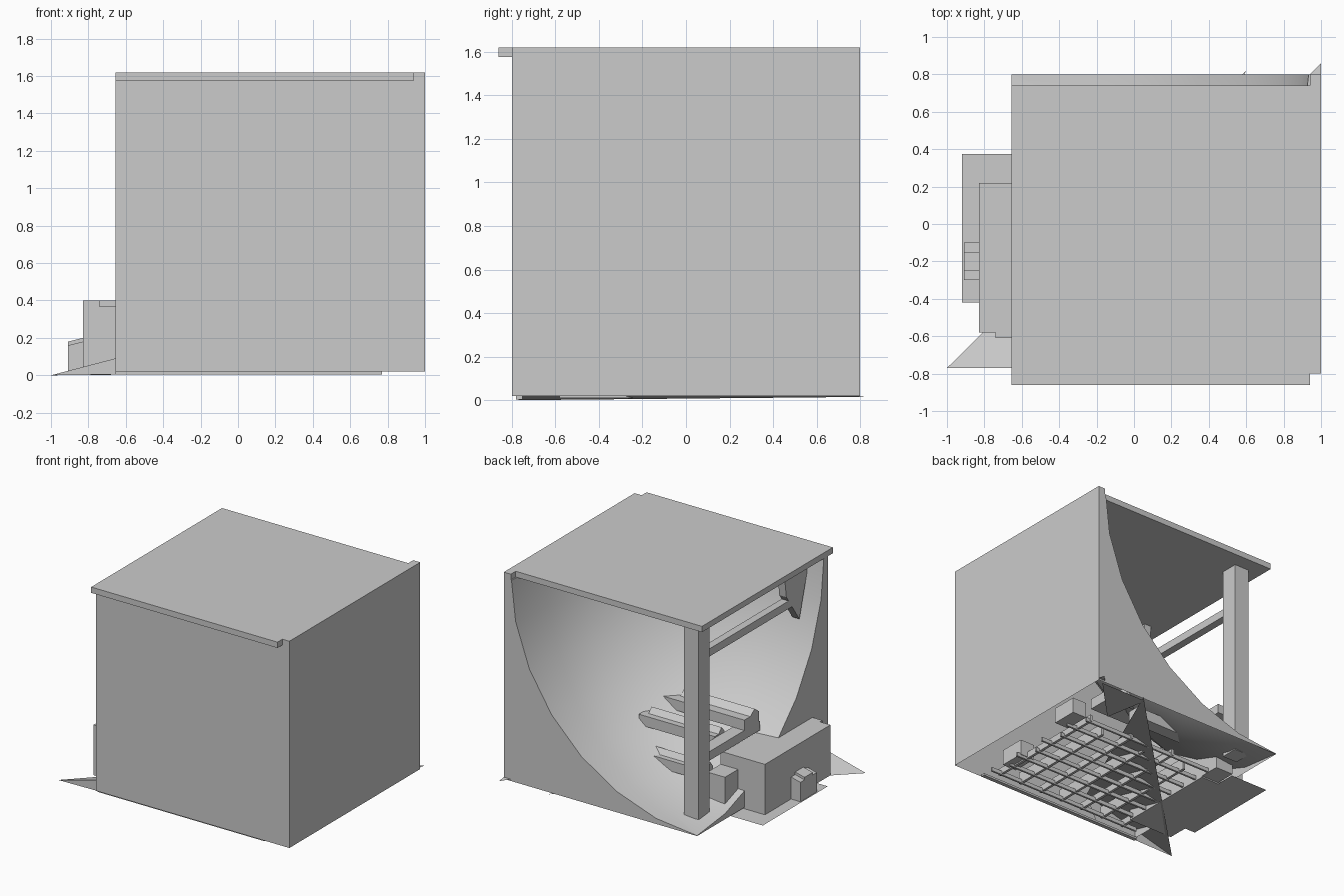
import bpy, bmesh
from mathutils import Vector

old = bpy.data.objects.get("Cube")
if old:
    bpy.data.objects.remove(old, do_unlink=True)

grey = bpy.data.materials.new("plain_grey")
grey.use_nodes = True
GREY = (0.6, 0.6, 0.6, 1)
grey.diffuse_color = GREY
grey.node_tree.nodes["Principled BSDF"].inputs["Base Color"].default_value = GREY


def finish(name, bm):
    mesh = bpy.data.meshes.new(name)
    bm.to_mesh(mesh)
    bm.free()
    obj = bpy.data.objects.new(name, mesh)
    bpy.context.collection.objects.link(obj)
    mesh.materials.append(grey)
    return obj


def box(name, x, y, z):
    """Box spanning three (low, high) ranges."""
    bm = bmesh.new()
    bmesh.ops.create_cube(bm, size=1)
    for v in bm.verts:
        v.co = Vector([(r[0] + r[1]) / 2 + c * (r[1] - r[0])
                       for r, c in zip((x, y, z), v.co)])
    return finish(name, bm)


def plate(name, *points):
    """Flat sheet through the given corners."""
    bm = bmesh.new()
    bm.faces.new([bm.verts.new(p) for p in points])
    return finish(name, bm)


def prism(name, shift, *points):
    """Polygon extruded along a vector."""
    bm = bmesh.new()
    face = bm.faces.new([bm.verts.new(p) for p in points])
    ext = bmesh.ops.extrude_face_region(bm, geom=[face], use_keep_orig=True)
    bmesh.ops.translate(bm, vec=shift,
                        verts=[g for g in ext["geom"] if isinstance(g, bmesh.types.BMVert)])
    bmesh.ops.recalc_face_normals(bm, faces=bm.faces)
    return finish(name, bm)


# Hollow block with a rounded bowl scooped from the back corner
shell = box("bowl_block", (-.655, 1), (-.8, .8), (.02, 1.575))
bm = bmesh.new()
bmesh.ops.create_uvsphere(bm, u_segments=28, v_segments=14, radius=1.6)
for v in bm.verts:
    v.co = Vector((v.co.x, v.co.y * .975, v.co.z)) + Vector((-.66, .805, 1.623))
cutter = finish("bowl_cutter", bm)
cut = shell.modifiers.new("scoop", "BOOLEAN")
cut.operation = "DIFFERENCE"
cut.solver = "EXACT"
cut.object = cutter
bpy.ops.object.select_all(action="DESELECT")
bpy.context.view_layer.objects.active = shell
shell.select_set(True)
bpy.ops.object.modifier_apply(modifier="scoop")
bpy.data.objects.remove(cutter, do_unlink=True)

# Open underside
bm = bmesh.new()
bm.from_mesh(shell.data)
under = [f for f in bm.faces if f.normal.z < -.9 and f.calc_center_median().z < .03]
bmesh.ops.delete(bm, geom=under, context="FACES")
bm.to_mesh(shell.data)
bm.free()
bpy.ops.object.shade_smooth_by_angle(angle=.5)

# Roof, raised wall top and its support
box("roof", (-.655, .94), (-.86, .74), (1.575, 1.62))
box("side_wall_top", (.94, 1), (-.8, .8), (1.57, 1.62))
box("corner_post", (-.545, -.42), (.49, .625), (.05, 1.575))
box("cross_beam", (-.53, -.47), (-.56, .5), (1.25, 1.31))
prism("roof_bracket", (.06, 0, 0), (-.53, -.76, 1.575), (-.53, -.44, 1.575),
      (-.53, -.47, 1.35), (-.53, -.63, 1.12))

# Side steps and base
box("side_block", (-.83, -.45), (-.58, .22), (.01, .4))
box("side_ledge", (-.74, -.5), (-.61, -.58), (.365, .4))
box("inner_step", (-.6, -.45), (.22, .38), (.02, .3))
plate("side_base", (-.92, -.42, .01), (-.6, -.42, .01), (-.6, .375, .01), (-.92, .375, .01))
for y, width, drop in ((-.3, .05, .02), (-.25, .1, 0), (-.15, .05, .02)):
    prism("side_knob", (0, width, 0), (-.91, y, .01), (-.83, y, .01),
          (-.83, y, .2 - drop), (-.91, y, .18 - drop))

# Bars poking out of the bowl, resting on a rail
box("bowl_rail", (-.5, -.4), (-.19, .46), (.42, .49))
for x, y, z, w in ((-.5, -.18, .49, .18), (-.4, .1, .42, .12), (-.4, .24, .2, .1)):
    box("bowl_bar", (x, .25), (y, y + w), (z, z + .08))
    prism("bar_ridge", (.6, 0, 0), (x, y, z + .08), (x, y + w * .6, z + .08),
          (x, y + w * .3, z + .12))

# Lattice in the open underside
for i in range(8):
    y = -.7 + i * .14
    box("long_slat", (-.6 + .05 * (i % 3), .75 - .06 * (i % 2)), (y, y + .015), (.02, .05))
for i in range(7):
    x = -.5 + i * .19
    box("cross_slat", (x, x + .02), (-.72, .3 - .1 * (i % 2)), (.03, .08 + .04 * (i % 2)))
for x, y in ((.6, -.6), (.7, .1)):
    box("deep_block", (x, x + .12), (y, y + .2), (.04, .16))
box("front_floor_strip", (-.655, .77), (-.78, -.75), (.004, .02))

# Thin shards under the block
plate("long_shard", (-1, -.77, 0), (-.2, -.77, .21), (.6, .82, .015))
plate("long_shard_side", (-1, -.77, 0), (-.3, -.77, .01), (-.2, -.77, .21))
plate("corner_shard", (1, .86, .025), (.93, .79, .035), (1, .79, .035))
plate("inner_shard", (.95, .78, .02), (.55, .78, .02), (.5, .3, .12))
